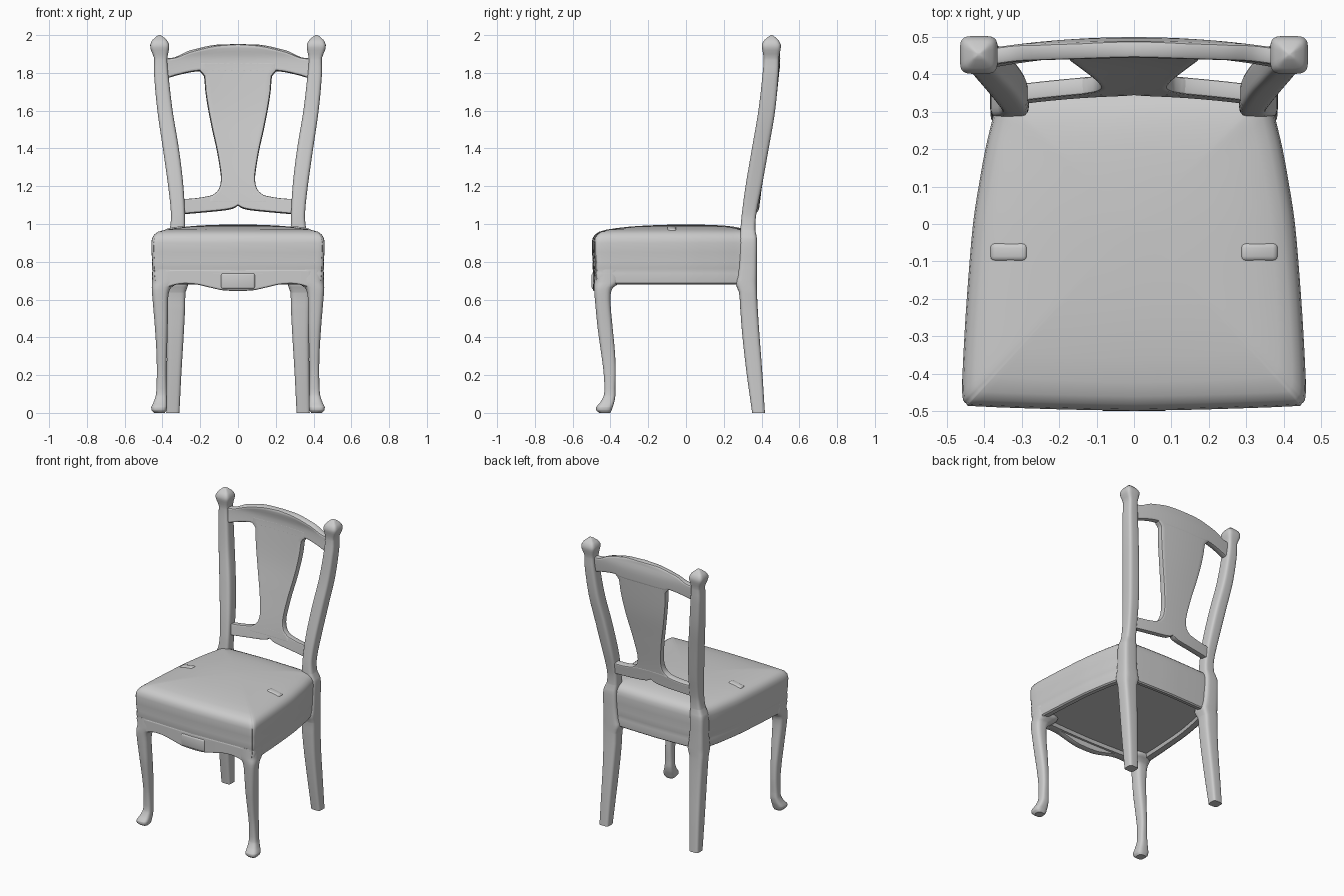
import bpy, bmesh, math

if "Cube" in bpy.data.objects:
    bpy.data.objects.remove(bpy.data.objects["Cube"])


def smooth(table, t):
    """Smooth interpolation through rows of (t, value, value, ...)."""
    n = len(table)
    t = max(table[0][0], min(table[-1][0], t))
    i = next(k for k in range(n - 1) if t <= table[k + 1][0])
    a, b = table[i], table[i + 1]
    p, q = table[max(i - 1, 0)], table[min(i + 2, n - 1)]
    h = b[0] - a[0]
    s = (t - a[0]) / h
    out = []
    for k in range(1, len(a)):
        ma = (b[k] - p[k]) / (b[0] - p[0]) * h
        mb = (q[k] - a[k]) / (q[0] - a[0]) * h
        out.append((2*s**3 - 3*s*s + 1) * a[k] + (s**3 - 2*s*s + s) * ma
                   + (3*s*s - 2*s**3) * b[k] + (s**3 - s*s) * mb)
    return out


def make(name, bm):
    me = bpy.data.meshes.new(name)
    bm.to_mesh(me)
    bm.free()
    ob = bpy.data.objects.new(name, me)
    bpy.context.collection.objects.link(ob)
    return ob


def skin(name, rings, mirror=False):
    """Closed loft through rings of points."""
    bm = bmesh.new()
    loops = [[bm.verts.new(p) for p in r] for r in rings]
    n = len(loops[0])
    for a, b in zip(loops, loops[1:]):
        for i in range(n):
            bm.faces.new((a[i], a[(i+1) % n], b[(i+1) % n], b[i]))
    bm.faces.new(loops[0])
    bm.faces.new(loops[-1])
    bmesh.ops.recalc_face_normals(bm, faces=bm.faces)
    ob = make(name, bm)
    if mirror:
        ob.modifiers.new("mirror", 'MIRROR')
    return ob


def limb(name, table, power, steps=48, n=24):
    """Mirrored pair of limbs; rows are z, x min, x max, y min, y max."""
    zs = {table[0][0] + (table[-1][0] - table[0][0]) * i / steps for i in range(steps + 1)}
    rings = []
    for z in sorted(zs | {r[0] for r in table}):
        x0, x1, y0, y1 = smooth(table, z)
        ring = []
        for k in range(n):
            a = math.tau * (k + .5) / n
            c, s = math.cos(a), math.sin(a)
            ring.append(((x0+x1)/2 + (x1-x0)/2 * math.copysign(abs(c)**power, c),
                         (y0+y1)/2 + (y1-y0)/2 * math.copysign(abs(s)**power, s), z))
        rings.append(ring)
    return skin(name, rings, True)


def panel(name, point, thick, nu=40, nv=8, bevel=.012):
    """Thick curved sheet; point(u, v) gives its front, u in -1..1, v in 0..1."""
    bm = bmesh.new()
    g = [[bm.verts.new(point(2*i/nu - 1, j/nv)) for j in range(nv+1)] for i in range(nu+1)]
    for i in range(nu):
        for j in range(nv):
            bm.faces.new((g[i][j], g[i+1][j], g[i+1][j+1], g[i][j+1]))
    ob = make(name, bm)
    so = ob.modifiers.new("thickness", 'SOLIDIFY')
    so.thickness, so.offset = thick, -1
    be = ob.modifiers.new("round", 'BEVEL')
    be.width, be.segments = bevel, 2
    return ob


def block(name, loc, size, bevel, slope=0, mirror=False):
    bm = bmesh.new()
    bmesh.ops.create_cube(bm, size=1)
    for v in bm.verts:
        v.co = [c * s for c, s in zip(v.co, size)]
    bmesh.ops.bevel(bm, geom=bm.edges[:], offset=bevel, segments=3, profile=.5, affect='EDGES')
    for v in bm.verts:
        x, y, z = v.co
        v.co = (x + loc[0], y + loc[1], z + loc[2] + slope * x)
    ob = make(name, bm)
    if mirror:
        ob.modifiers.new("mirror", 'MIRROR')
    return ob


# Upholstered seat: outline (right half) lofted through inset levels
half = [(0, -.499), (.2, -.495), (.42, -.487), (.447, -.48), (.459, -.45), (.453, -.3),
        (.443, -.15), (.43, 0), (.415, .1), (.397, .2), (.378, .28), (.365, .335),
        (.335, .352), (.2, .36), (0, .365)]
table = [(i, x, y) for i, (x, y) in enumerate(half)]
right = [smooth(table, i / 3) for i in range(3 * (len(half) - 1) + 1)]
outline = right + [(-x, y) for x, y in right[-2:0:-1]]


def seat_ring(z, d):
    """Inset outline, growing rounder towards the crown."""
    s, k = 1 - d / .45, min(1, max(0, (d - .05) * 4))
    ring = []
    for x, y in outline:
        f = 1 - k + k * .42 / math.hypot(x, y)
        ring.append((x * s * f, y * s * f, z))
    return ring


levels = [(.705, .44), (.705, .062), (.685, .055), (.68, .02), (.687, .01), (.74, .004),
          (.752, .007), (.765, .003), (.80, .005), (.85, .001), (.90, 0), (.925, .004),
          (.945, .016), (.959, .035), (.970, .065), (.979, .11), (.986, .16), (.991, .22),
          (.995, .30), (.997, .38), (.998, .44)]
skin("seat", [seat_ring(z, d) for z, d in levels])
block("seat_fold", (.335, -.075, .966), (.10, .05, .034), .014, -.17, True)

# Front cabriole legs
limb("front_legs", [
    (0, .388, .445, -.46, -.40), (.012, .379, .457, -.474, -.394),
    (.03, .376, .46, -.476, -.388), (.055, .376, .448, -.455, -.38),
    (.09, .377, .436, -.436, -.374),
    (.13, .378, .432, -.432, -.374), (.22, .379, .43, -.437, -.372),
    (.32, .376, .432, -.45, -.376), (.45, .372, .44, -.468, -.388),
    (.56, .371, .449, -.479, -.398), (.63, .367, .455, -.485, -.398),
    (.665, .352, .457, -.487, -.385), (.69, .315, .456, -.487, -.35),
    (.76, .30, .454, -.485, -.34)], .65)

# Rear legs running up into the back posts and finials
post = [
    (0, .31, .38, .35, .418), (.2, .30, .378, .322, .405), (.4, .288, .377, .299, .39),
    (.55, .28, .38, .287, .38), (.64, .277, .384, .28, .376), (.685, .262, .384, .262, .376),
    (.72, .27, .384, .27, .376), (.80, .28, .384, .28, .376),
    (.92, .283, .382, .284, .376), (.97, .281, .362, .288, .367), (1.05, .281, .355, .295, .372),
    (1.2, .289, .37, .315, .402), (1.4, .313, .398, .349, .438), (1.6, .346, .427, .383, .472),
    (1.8, .369, .445, .406, .490), (1.88, .374, .445, .411, .492), (1.92, .366, .461, .404, .50),
    (1.95, .364, .465, .401, .502), (1.975, .378, .452, .416, .488), (1.993, .398, .432, .438, .468),
    (2.0, .41, .42, .449, .457)]
limb("rear_posts", post, .45, 60)


# Backrest surface follows the posts and bows to the rear
def back(x, z):
    return x, smooth(post, z)[2] + .016 + .026 * (1 - (x / .36)**2), z


def between(half_width, lo, hi):
    def point(u, v):
        x = half_width * u
        a, b = smooth(lo, abs(x))[0], smooth(hi, abs(x))[0]
        return back(x, a + (b - a) * v)
    return point


panel("top_rail", between(.39, [(0, 1.80), (.17, 1.80), (.2, 1.812), (.3, 1.795), (.40, 1.765)],
                          [(0, 1.953), (.12, 1.943), (.25, 1.912), (.33, 1.882), (.40, 1.876)]), .046)
panel("lower_rail", between(.31, [(0, 1.103), (.02, 1.088), (.06, 1.078), (.15, 1.068), (.33, 1.052)],
                            [(0, 1.17), (.1, 1.165), (.15, 1.15), (.22, 1.138), (.33, 1.13)]), .046)
splat = [(1.11, .16), (1.15, .145), (1.165, .118), (1.19, .1), (1.23, .09), (1.28, .092), (1.4, .112),
         (1.5, .134), (1.6, .154), (1.7, .17), (1.76, .175), (1.79, .18), (1.81, .20), (1.86, .205)]


def splat_point(u, v):
    z = 1.11 + .75 * v
    return back(u * smooth(splat, z)[0], z)


panel("splat", splat_point, .045, 12, 60, .008)

# Shaped front apron with its small centre plaque
apron = [(0, .645), (.08, .649), (.15, .664), (.22, .68), (.29, .684), (.34, .676), (.40, .655)]


def apron_point(u, v):
    x = .39 * u
    lo = smooth(apron, abs(x))[0]
    return x, -.493 + .008 * u * u, lo + (.76 - lo) * v


panel("front_apron", apron_point, .045, bevel=.008)
block("apron_plaque", (0, -.481, .698), (.18, .038, .085), .012)

# Bake modifiers and smooth everything
bpy.ops.object.select_all(action='SELECT')
bpy.context.view_layer.objects.active = bpy.data.objects["seat"]
bpy.ops.object.convert(target='MESH')
bpy.ops.object.shade_smooth_by_angle(angle=math.radians(40))
